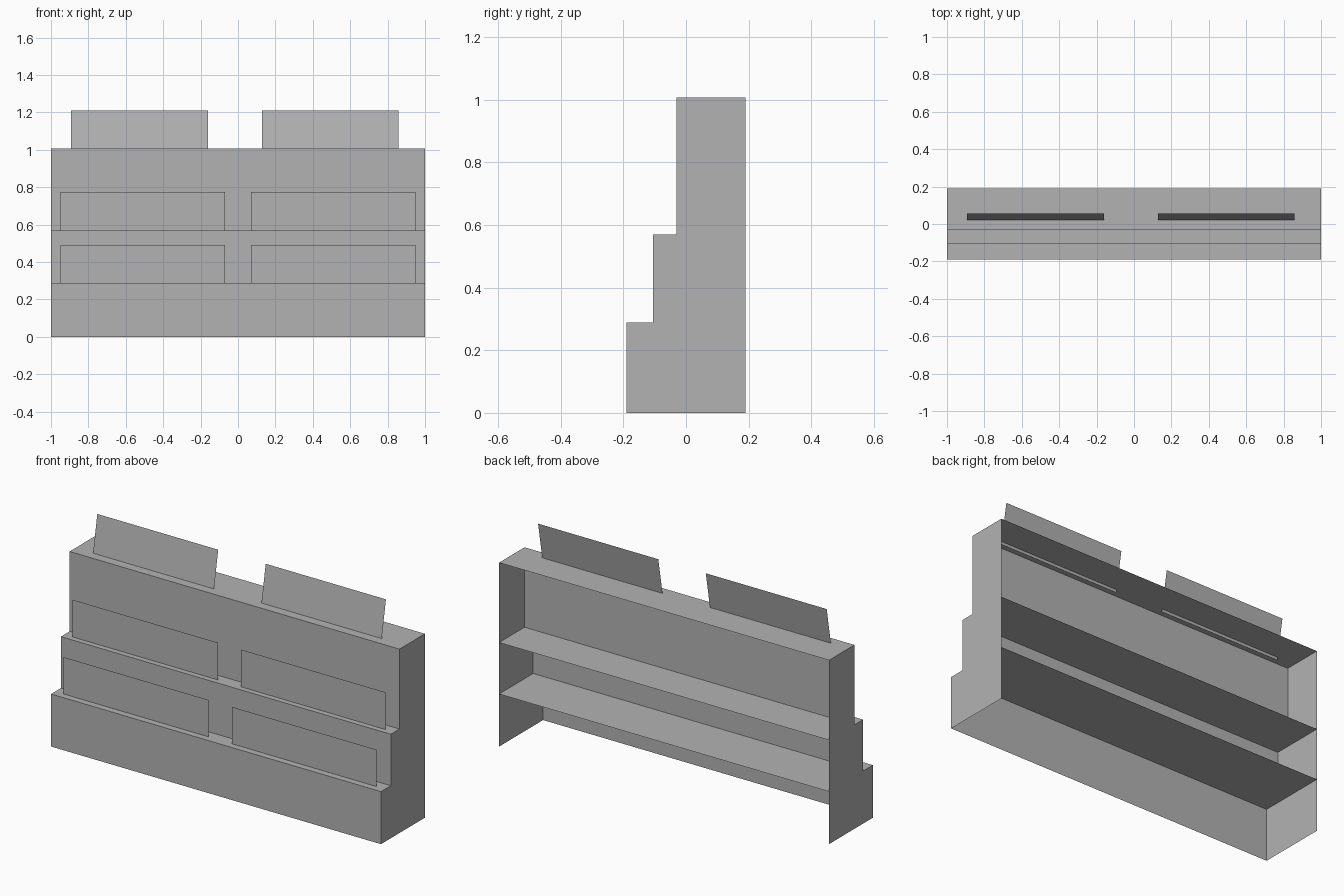
import bpy
import bmesh

# Remove the default cube
cube = bpy.data.objects.get("Cube")
if cube:
    bpy.data.objects.remove(cube, do_unlink=True)

# One plain grey for everything
grey = bpy.data.materials.new("plain grey")
grey.use_nodes = True
colour = (0.45, 0.45, 0.45, 1)
grey.diffuse_color = colour
grey.node_tree.nodes["Principled BSDF"].inputs["Base Color"].default_value = colour

BACK = 0.19
# Each tier: front position, bottom and top height
TIERS = [(-0.19, 0.0, 0.288), (-0.105, 0.288, 0.57), (-0.03, 0.57, 1.008)]


def sheet(name, corners):
    """A thin flat panel made from its outline."""
    bm = bmesh.new()
    bm.faces.new([bm.verts.new(c) for c in corners])
    mesh = bpy.data.meshes.new(name)
    bm.to_mesh(mesh)
    bm.free()
    mesh.materials.append(grey)
    obj = bpy.data.objects.new(name, mesh)
    bpy.context.collection.objects.link(obj)
    return obj


def upright(name, x0, x1, low, high):
    """A front-facing panel; low and high are (y, z) of its edges."""
    return sheet(name, [(x0, *low), (x1, *low), (x1, *high), (x0, *high)])


# Risers, and shelves running through to the open back
for i, (y, z0, z1) in enumerate(TIERS, 1):
    upright(f"riser_{i}", -1, 1, (y, z0), (y, z1))
    upright(f"shelf_{i}", -1, 1, (y, z1), (BACK, z1))

# Stepped end panels
profile = [(BACK, 0)]
for y, z0, z1 in TIERS:
    profile += [(y, z0), (y, z1)]
profile.append((BACK, TIERS[-1][2]))
sheet("left_end_panel", [(1, y, z) for y, z in reversed(profile)])
sheet("right_end_panel", [(-1, y, z) for y, z in profile])

# Upright cards standing on the two lower steps
for level, y, z0, z1 in (("lower", -0.154, 0.288, 0.49), ("upper", -0.075, 0.57, 0.774)):
    for side, x0, x1 in (("right", -0.95, -0.07), ("left", 0.07, 0.948)):
        upright(f"{level}_{side}_card", x0, x1, (y, z0), (y, z1))

# Signs leaning back, with their feet just through the top shelf
for side, x0, x1 in (("right", -0.893, -0.16), ("left", 0.128, 0.857)):
    upright(f"{side}_top_sign", x0, x1, (0.018, 0.993), (0.057, 1.209))
